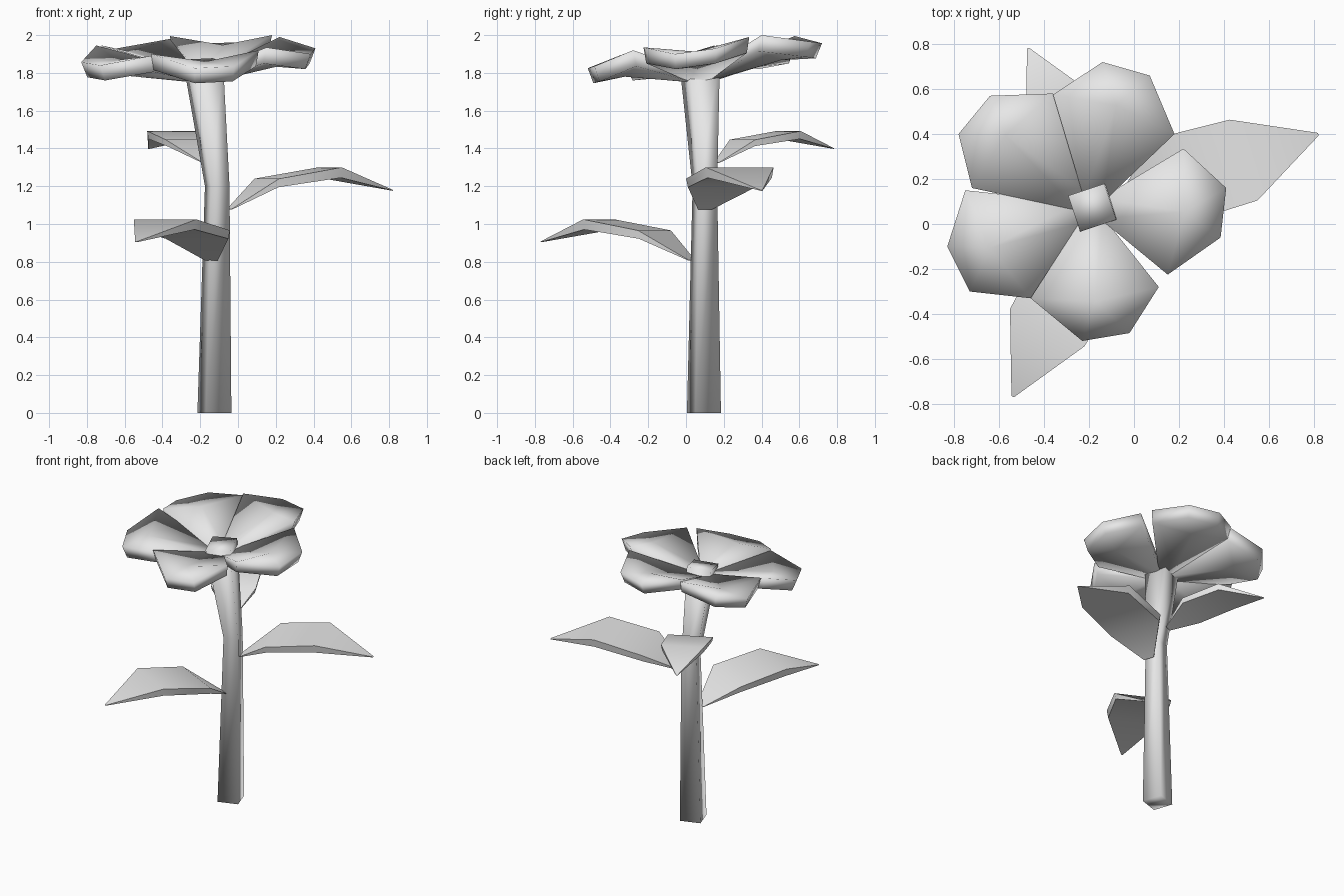
import bpy, bmesh, math
from mathutils import Vector

if "Cube" in bpy.data.objects:
    bpy.data.objects.remove(bpy.data.objects["Cube"])

grey = bpy.data.materials.new("plain_grey")
grey.diffuse_color = (0.8, 0.8, 0.8, 1)
grey.use_nodes = True
grey.node_tree.nodes["Principled BSDF"].inputs["Base Color"].default_value = grey.diffuse_color


def make_object(name, verts, faces, angle=180):
    bm = bmesh.new()
    vs = [bm.verts.new(v) for v in verts]
    for f in faces:
        bm.faces.new([vs[i] for i in f])
    bmesh.ops.recalc_face_normals(bm, faces=bm.faces)
    me = bpy.data.meshes.new(name)
    bm.to_mesh(me)
    bm.free()
    me.materials.append(grey)
    ob = bpy.data.objects.new(name, me)
    bpy.context.collection.objects.link(ob)
    for o in bpy.context.selected_objects:
        o.select_set(False)
    ob.select_set(True)
    bpy.context.view_layer.objects.active = ob
    if angle >= 180:
        bpy.ops.object.shade_smooth()
    else:
        bpy.ops.object.shade_smooth_by_angle(angle=math.radians(angle))
    return ob


def slab(name, top, bottom, faces, outline, angle=180):
    """Closed solid from a top sheet, a matching bottom sheet and a rim."""
    n = len(top)
    allf = [list(f) for f in faces]
    allf += [[i + n for i in reversed(f)] for f in faces]
    for a, b in zip(outline, outline[1:] + outline[:1]):
        allf.append([b, a, a + n, b + n])
    return make_object(name, list(top) + list(bottom), allf, angle)


# Stem: twisted square section, bent towards the flower; its top is the flower centre
corners = [(-0.5, -1), (1, -0.5), (0.5, 1), (-1, 0.5)]
verts = []
for cx, cy, cz, half, tilt in [(-0.125, 0.095, 0, 0.09, 0),
                               (-0.11, 0.10, 1.2, 0.065, 0),
                               (-0.186, 0.0725, 1.862, 0.107, 0.15)]:
    for u, v in corners:
        verts.append((cx + u * half, cy + v * half, cz + tilt * v * half))
faces = [[3, 2, 1, 0], [8, 9, 10, 11]]
for r in (0, 4):
    for i in range(4):
        j = (i + 1) % 4
        faces.append([r + i, r + j, r + 4 + j, r + 4 + i])
make_object("stem", verts, faces)

# Petals: right side, two tip corners, left side of each upper sheet
petals = [
    [(0.18, 0.40, 2.0), (0.07, 0.66, 1.965), (-0.14, 0.72, 1.957), (-0.36, 0.575, 1.995)],
    [(-0.36, 0.58, 1.98), (-0.64, 0.57, 1.93), (-0.78, 0.40, 1.90), (-0.72, 0.16, 1.945)],
    [(-0.75, 0.15, 1.945), (-0.83, -0.10, 1.857), (-0.73, -0.30, 1.84), (-0.46, -0.33, 1.89)],
    [(-0.46, -0.33, 1.90), (-0.23, -0.52, 1.825), (-0.02, -0.485, 1.835), (0.11, -0.28, 1.92)],
    [(0.15, -0.225, 1.935), (0.385, -0.06, 1.90), (0.41, 0.16, 1.93), (0.22, 0.335, 1.99)],
]
centre = Vector((-0.19, 0.07, 1.81))
for k, pts in enumerate(petals):
    R, tR, tL, L = [Vector(p) for p in pts]
    out = (tR + tL) / 2 - centre
    out.z = 0
    out.normalize()
    side = Vector((-out.y, out.x, 0))
    inner = centre + out * 0.04
    M = (R + L) / 2 + out * 0.04 - Vector((0, 0, 0.05))
    top = [inner - side * 0.045, R, tR, tL, L, inner + side * 0.045, M]
    drop = [0.06, 0.085, 0.08, 0.08, 0.085, 0.06, 0.08]
    bottom = []
    for p, d in zip(top, drop):
        q = centre.lerp(p, 0.95)
        q.z = p.z - d
        bottom.append(q)
    slab(f"petal_{k + 1}", top, bottom,
         [(0, 1, 6), (1, 2, 6), (2, 3, 6), (3, 4, 6), (4, 5, 6), (5, 0, 6)],
         [0, 1, 2, 3, 4, 5])


# Leaves: arched pointed blades, stations of (along, half width, height, thickness)
stations = [(0, 0.04, 0, 0.004), (0.216, 0.2, 0.16, 0.045),
            (0.563, 0.19, 0.22, 0.055), (0.915, 0.006, 0.10, 0.004)]


def leaf(name, base, angle, scale):
    a = math.radians(angle)
    u = Vector((math.cos(a), math.sin(a), 0))
    n = Vector((-u.y, u.x, 0))
    top, bottom = [], []
    for along, w, h, t in stations:
        for s in (-1, 1):
            mid = Vector(base) + (u * along + Vector((0, 0, h))) * scale
            shift = 0.02 if along == 0.216 else 0
            top.append(mid + n * (s * w + shift) * scale)
            bottom.append(mid + (n * (s * w * 0.95 + shift) - Vector((0, 0, t))) * scale)
    slab(name, top, bottom, [(0, 2, 3, 1), (2, 4, 5, 3), (4, 6, 7, 5)],
         [0, 2, 4, 6, 7, 5, 3, 1], angle=40)


leaf("right_leaf", (-0.045, 0.10, 1.08), 19.1, 1.0)
leaf("front_leaf", (-0.14, 0.03, 0.81), 243.4, 0.975)
leaf("back_leaf", (-0.16, 0.16, 1.325), 116.6, 0.76)
